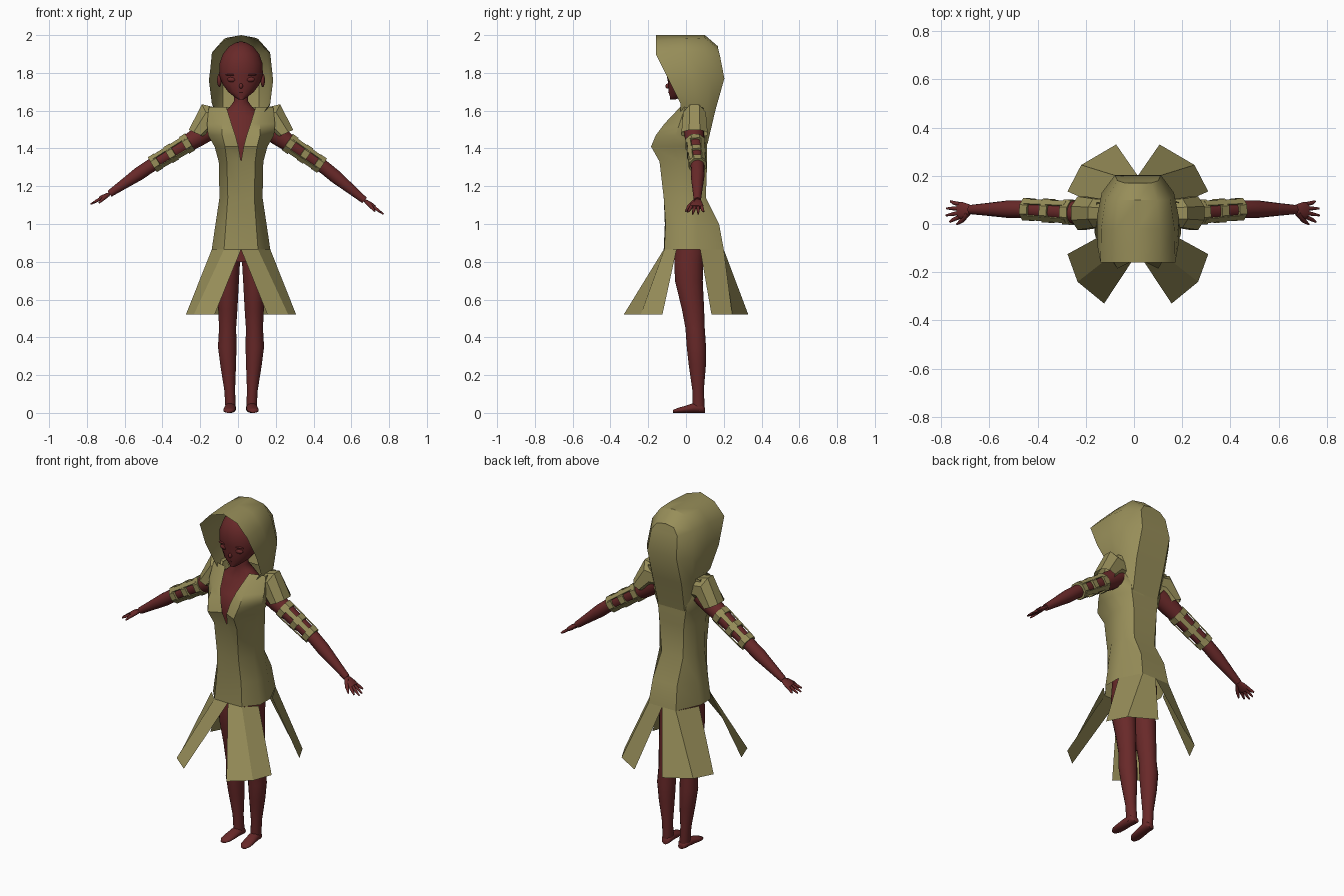
import bpy, bmesh, math
from mathutils import Vector

CX = 0.016  # body centre line

cube = bpy.data.objects.get("Cube")
if cube:
    bpy.data.objects.remove(cube, do_unlink=True)


def material(name, rgb):
    mat = bpy.data.materials.new(name)
    mat.use_nodes = True
    mat.diffuse_color = (*rgb, 1)
    mat.node_tree.nodes["Principled BSDF"].inputs["Base Color"].default_value = (*rgb, 1)
    return mat


cloth = material("olive cloth", (0.31, 0.27, 0.1))
skin = material("dark red skin", (0.14, 0.022, 0.022))


def loft(name, rows, mat, closed=True, caps=True, angle=40):
    """Skin a list of point rows with quads."""
    bm = bmesh.new()
    grid = [[bm.verts.new(p) for p in row] for row in rows]
    n = len(grid[0])
    for a, b in zip(grid, grid[1:]):
        for i in range(n if closed else n - 1):
            j = (i + 1) % n
            bm.faces.new((a[i], a[j], b[j], b[i]))
    if closed and caps:
        bm.faces.new(grid[0])
        bm.faces.new(grid[-1])
    bmesh.ops.remove_doubles(bm, verts=bm.verts, dist=0.0005)
    bmesh.ops.recalc_face_normals(bm, faces=bm.faces)
    mesh = bpy.data.meshes.new(name)
    bm.to_mesh(mesh)
    bm.free()
    mesh.materials.append(mat)
    mesh.shade_smooth()
    mesh.set_sharp_from_angle(angle=math.radians(angle))
    obj = bpy.data.objects.new(name, mesh)
    bpy.context.collection.objects.link(obj)
    return obj


def ellipse(c, u, v, n=16):
    c, u, v = Vector(c), Vector(u), Vector(v)
    turn = [2 * math.pi * (i + 0.5) / n for i in range(n)]
    return [c + u * math.cos(t) + v * math.sin(t) for t in turn]


def column(name, rings, x=CX, mat=skin):
    """Stack of level ellipses given as z, half width, half depth, centre y, centre x shift."""
    return loft(name, [ellipse((x + dx, y, z), (rx, 0, 0), (0, ry, 0))
                       for z, rx, ry, y, dx in rings], mat, angle=70)


def limb(name, path, radii, mat=skin, n=14, flat=1.0, caps=True):
    """Tube along a path; flat squashes it across the vertical."""
    pts = [Vector(p) for p in path]
    rows = []
    for i, p in enumerate(pts):
        d = (pts[min(i + 1, len(pts) - 1)] - pts[max(i - 1, 0)]).normalized()
        v = Vector((0, 1, 0))
        v = (v - d * v.dot(d)).normalized()
        rows.append(ellipse(p, d.cross(v) * radii[i] * flat, v * radii[i], n))
    return loft(name, rows, mat, caps=caps, angle=60 if n > 8 else 30)


def sheet(name, half_rows, mat=cloth):
    """Open mirrored sheet; each half row runs from the front round to the back."""
    rows = [[(CX + x, y, z) for x, y, z in h] + [(CX - x, y, z) for x, y, z in reversed(h)]
            for h in half_rows]
    return loft(name, rows, mat, closed=False)


def ball(name, c, r):
    rows = [ellipse((c[0], c[1], c[2] - r[2] * math.cos(a)),
                    (r[0] * math.sin(a), 0, 0), (0, r[1] * math.sin(a), 0))
            for a in [math.pi * (k + 0.15) / 8.3 for k in range(9)]]
    return loft(name, rows, skin, angle=70)


# Body and head
column("torso", [(.8, .1, .07, .02, 0), (.95, .115, .085, .03, 0), (1.15, .09, .085, 0, 0),
                 (1.3, .095, .095, 0, 0), (1.42, .115, .12, -.02, 0), (1.5, .13, .095, 0, 0),
                 (1.57, .12, .065, .02, 0), (1.62, .06, .05, .02, 0), (1.65, .038, .04, .01, 0),
                 (1.72, .036, .04, .01, 0)])
column("head", [(1.66, .015, .015, -.07, 0), (1.672, .035, .035, -.05, 0), (1.7, .07, .06, -.035, 0),
                (1.74, .1, .085, -.01, 0), (1.79, .118, .105, 0, 0), (1.85, .116, .11, .005, 0),
                (1.9, .098, .098, .01, 0), (1.94, .065, .07, .015, 0), (1.96, .03, .035, .02, 0),
                (1.966, .006, .006, .02, 0)])
ball("nose", (CX, -.095, 1.73), (.01, .014, .014))
ball("mouth", (CX, -.083, 1.697), (.02, .012, .006))
for s, side in ((1, "left"), (-1, "right")):
    ball(side + "_ear", (CX + s * .115, .01, 1.76), (.012, .025, .035))
    ball(side + "_eye", (CX + s * .048, -.083, 1.765), (.026, .014, .014))
    ball(side + "_brow", (CX + s * .05, -.088, 1.79), (.032, .012, .005))

# Legs and feet
for s, side in ((1, "left"), (-1, "right")):
    column(side + "_leg", [(z, rx, ry, y, s * dx) for z, rx, ry, y, dx in (
        (.9, .065, .08, .025, .066), (.8, .064, .078, .015, .068), (.7, .06, .075, .015, .07),
        (.55, .052, .06, .037, .07), (.45, .046, .052, .048, .071), (.35, .05, .052, .055, .073),
        (.25, .042, .046, .06, .068), (.12, .029, .031, .064, .06), (.04, .028, .033, .066, .056),
        (.012, .026, .03, .066, .056))])
    foot = [(.1, .018, .014), (.085, .029, .024), (.04, .03, .026), (-.01, .032, .018),
            (-.045, .03, .013), (-.068, .016, .008)]
    loft(side + "_foot", [ellipse((CX + s * (.056 + (.06 - y) * .08), y, h), (w, 0, 0), (0, 0, h))
                          for y, w, h in foot], skin, angle=70)

# Arms, hands and wrapped arm bands
ARMS = {"left": (1, (.15, .04, 1.51), (.45, .062, 1.305), (.67, .06, 1.125), (.77, .05, 1.052)),
        "right": (-1, (-.13, .04, 1.51), (-.46, .062, 1.31), (-.68, .06, 1.16), (-.78, .05, 1.105))}
for side, (s, *joints) in ARMS.items():
    shoulder, elbow, wrist, tip = map(Vector, joints)
    upper = [shoulder.lerp(elbow, t) for t in (0, .25, .5, .8)]
    lower = [elbow.lerp(wrist, t) for t in (.05, .3, .7, 1)]
    limb(side + "_arm", upper + lower, [.055, .052, .043, .038, .036, .036, .026, .019])
    palm = [wrist.lerp(tip, t) for t in (-.05, .15, .35, .5)]
    limb(side + "_palm", palm, [.018, .028, .036, .032], flat=.4)
    for k in range(4):
        off = Vector((0, (k - 1.5) * .018, 0))
        reach = (.85, 1, .98, .82)[k]
        pts = [wrist.lerp(tip, .45) + off, wrist.lerp(tip, .7) + off * 1.3,
               wrist.lerp(tip, reach) + off * 1.6]
        limb(f"{side}_finger_{k + 1}", pts, [.009, .008, .004], n=10)
    thumb = [wrist.lerp(tip, t) + Vector((0, y, z))
             for t, y, z in ((.1, -.015, 0), (.35, -.043, -.008), (.55, -.056, -.018))]
    limb(side + "_thumb", thumb, [.012, .01, .004], n=10)

    along = (elbow - shoulder).normalized()
    across = along.cross(Vector((0, 1, 0)))
    bands = [.42, .68, .93]
    for k, t in enumerate(bands):
        c = shoulder.lerp(elbow, t)
        r = .056 - .003 * k
        path = [c + along * d for d in (-.018, -.018, .018, .018)]
        limb(f"{side}_arm_band_{k + 1}", path, [r - .012, r, r, r - .012], cloth, n=8, caps=False)
    # Straps joining the bands
    for k in range(4):
        a = math.pi / 2 * k + math.pi / 4
        out = across * math.cos(a) + Vector((0, math.sin(a), 0))
        tang = along.cross(out) * .013
        rows = [[shoulder.lerp(elbow, t) + out * r + tang * w + out * d
                 for w, d in ((-1, -.006), (1, -.006), (1, 0), (-1, 0))]
                for t, r in ((bands[0], .053), (bands[2], .048))]
        loft(f"{side}_arm_strap_{k + 1}", rows, cloth, angle=30)

    # Flared cap sleeve
    cap = [((.11, 1.555), (.02, .065), .06), ((.17, 1.56), (.04, .08), .065),
           ((.232, 1.478), (.048, .022), .075)]
    loft(side + "_cap_sleeve", [ellipse((CX + s * x, .045, z), (s * ux, 0, uz), (0, w, 0), 8)
                                for (x, z), (ux, uz), w in cap], cloth, caps=False, angle=30)

# Coat body: z, neckline gap, front y, bust x, bust y, half width, side y, back x, back y
COAT = [(1.62, .078, -.03, .11, -.02, .17, .03, .1, .09),
        (1.53, .05, -.115, .1, -.115, .18, 0, .1, .11),
        (1.47, .03, -.14, .1, -.16, .175, -.02, .1, .11),
        (1.41, .014, -.15, .085, -.185, .14, -.03, .09, .11),
        (1.33, 0, -.125, .075, -.14, .118, 0, .08, .112),
        (1.14, 0, -.118, .07, -.118, .114, 0, .07, .105),
        (1.0, 0, -.112, .08, -.108, .135, 0, .08, .175),
        (.865, 0, -.118, .09, -.115, .155, 0, .09, .2)]
sheet("coat_body", [[(g, yf, z), (bx, by, z), (hw, ys - .035, z), (hw, ys + .06, z),
                     (kx, yb, z), (0, yb, z)]
                    for z, g, yf, bx, by, hw, ys, kx, yb in COAT])

# Four flared coat tails
TAILS = {"front": [((0, -.118), (.14, -.33)), ((.09, -.115), (.25, -.24)), ((.155, -.05), (.292, -.125))],
         "back": [((0, .2), (.09, .33)), ((.09, .2), (.235, .245)), ((.155, .075), (.292, .135))]}
for place, edges in TAILS.items():
    for s, side in ((1, "left"), (-1, "right")):
        rows = [[(CX + s * e[k][0], e[k][1], z) for e in edges] for k, z in ((0, .865), (1, .52))]
        loft(f"{place}_{side}_coat_tail", rows, cloth, closed=False, angle=25)

# Hood: rows from crown to collar, front edge to back
sheet("hood", [
    [(0, -.16, 2), (0, -.02, 2), (0, .1, 2), (0, .17, 1.94)],
    [(.09, -.16, 1.97), (.09, -.02, 1.98), (.08, .1, 1.985), (.055, .17, 1.93)],
    [(.155, -.16, 1.9), (.152, -.02, 1.91), (.135, .1, 1.91), (.085, .18, 1.89)],
    [(.168, -.09, 1.76), (.17, .03, 1.76), (.15, .13, 1.76), (.095, .203, 1.77)],
    [(.155, -.03, 1.64), (.155, .03, 1.64), (.14, .11, 1.62), (.095, .155, 1.6)],
    [(.12, -.03, 1.59), (.135, .03, 1.58), (.125, .095, 1.52), (.085, .113, 1.42)]])
